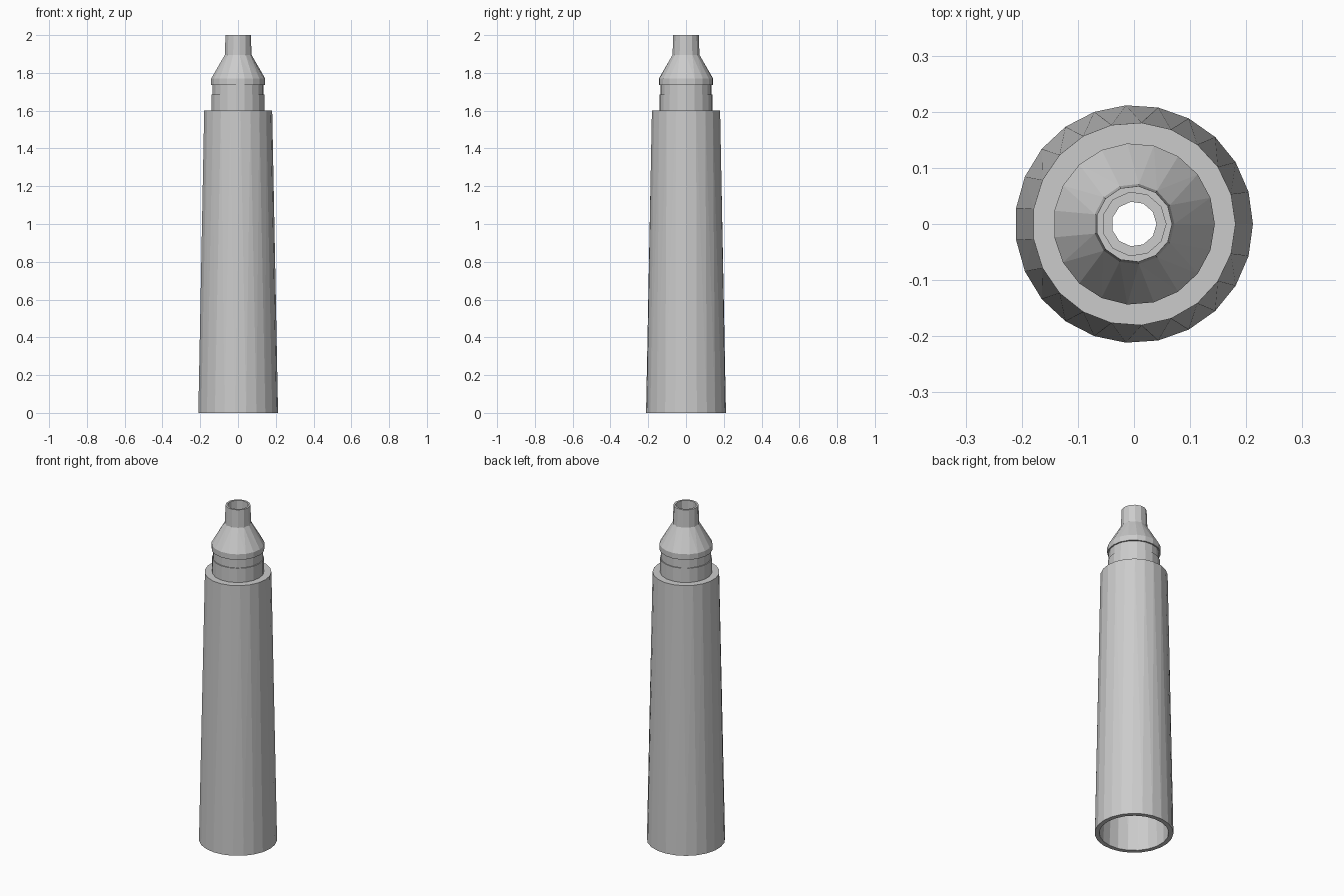
import bpy, bmesh
from math import cos, sin, pi, sqrt

cube = bpy.data.objects.get("Cube")
if cube:
    bpy.data.objects.remove(cube, do_unlink=True)

grey = bpy.data.materials.new("plain grey")
grey.use_nodes = True
colour = (0.6, 0.6, 0.6, 1)
grey.diffuse_color = colour
grey.node_tree.nodes["Principled BSDF"].inputs["Base Color"].default_value = colour


def sides(radius):
    # Odd facet count that grows with the square root of the radius
    return 2 * int(25 * sqrt(radius)) + 1


def ring(bm, radius, z):
    n = sides(radius)
    return [bm.verts.new((radius * cos(2 * pi * i / n), radius * sin(2 * pi * i / n), z))
            for i in range(n)]


def stitch(bm, a, b):
    # Join two rings, with triangles where their facet counts differ
    n, m = len(a), len(b)
    if n == m:
        for i in range(n):
            k = (i + 1) % n
            bm.faces.new((a[i], a[k], b[k], b[i]))
        return
    i = j = 0
    while i < n or j < m:
        if j == m or (i < n and (i + 1) * m <= (j + 1) * n):
            bm.faces.new((a[i], a[(i + 1) % n], b[j % m]))
            i += 1
        else:
            bm.faces.new((a[i % n], b[(j + 1) % m], b[j]))
            j += 1


def turned_part(name, profile):
    bm = bmesh.new()
    rings = [ring(bm, r, z) for r, z in profile]
    for a, b in zip(rings, rings[1:]):
        stitch(bm, a, b)
    mesh = bpy.data.meshes.new(name)
    bm.to_mesh(mesh)
    bm.free()
    mesh.materials.append(grey)
    obj = bpy.data.objects.new(name, mesh)
    bpy.context.collection.objects.link(obj)


# Hollow tapered barrel with an open base and a flat shoulder
turned_part("barrel", [(0.115, 1.56), (0.155, 1.56), (0.187, 0), (0.212, 0),
                       (0.181, 1.6), (0.141, 1.6)])

# Grooved neck, cone and open nozzle with a stepped bore
turned_part("neck_and_nozzle", [
    (0.141, 1.6), (0.141, 1.685), (0.136, 1.685), (0.136, 1.737),
    (0.144, 1.737), (0.144, 1.77), (0.072, 1.895), (0.068, 2.0),
    (0.057, 2.0), (0.057, 1.92), (0.04, 1.92), (0.04, 1.88),
    (0.115, 1.75), (0.115, 1.56)])
